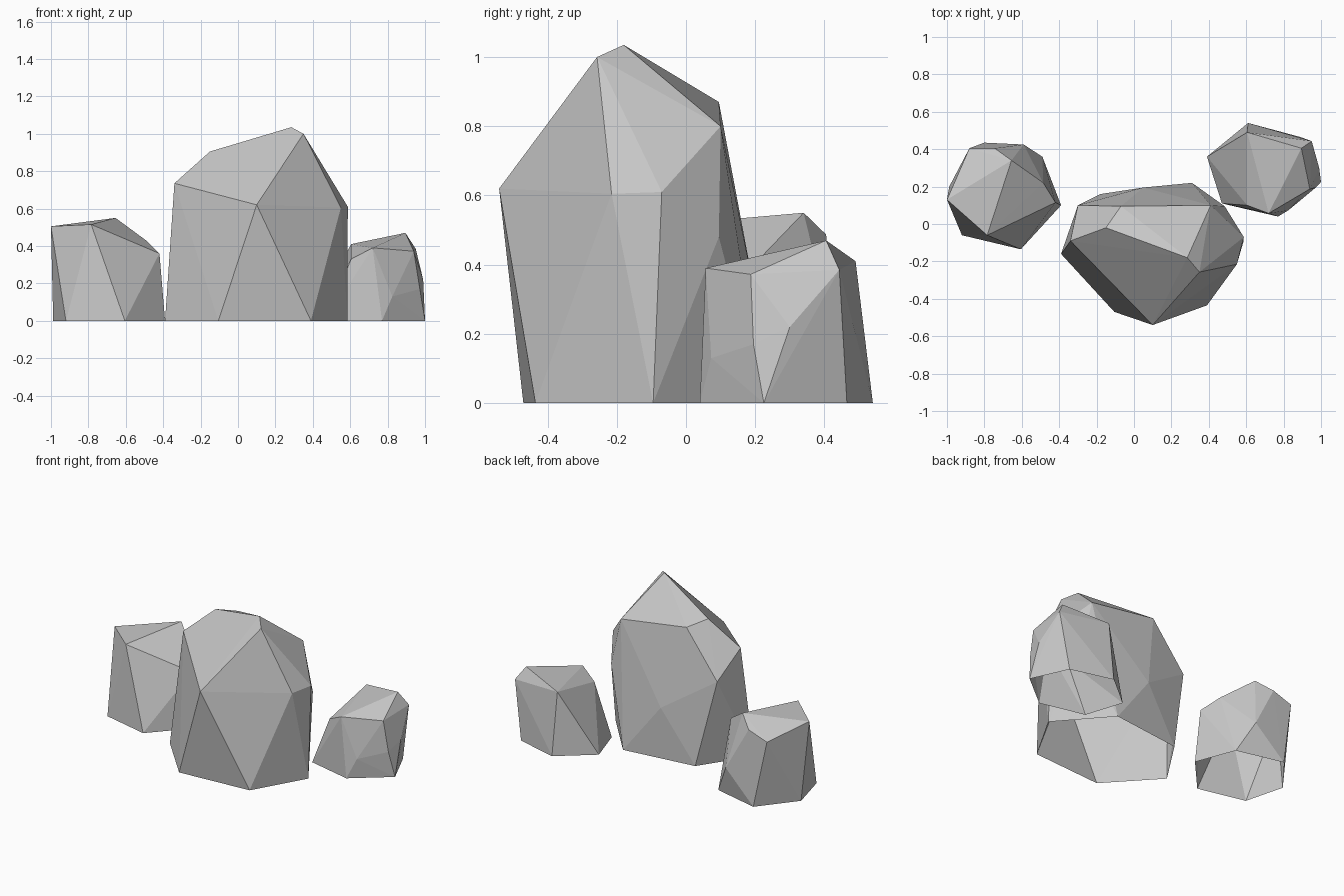
import bpy, bmesh

# One stone colour for every rock
stone = bpy.data.materials.new("stone_grey")
stone.diffuse_color = (0.57, 0.57, 0.57, 1)


def rock(name, base, upper):
    """Faceted rock: convex hull of a ground outline and upper corners, open below."""
    bm = bmesh.new()
    for x, y in base:
        bm.verts.new((x, y, 0))
    for p in upper:
        bm.verts.new(p)
    bmesh.ops.convex_hull(bm, input=bm.verts[:])
    loose = [v for v in bm.verts if not v.link_faces]
    bmesh.ops.delete(bm, geom=loose, context='VERTS')
    bmesh.ops.recalc_face_normals(bm, faces=bm.faces[:])
    # open underside
    under = [f for f in bm.faces if all(v.co.z < 1e-4 for v in f.verts)]
    bmesh.ops.delete(bm, geom=under, context='FACES')
    mesh = bpy.data.meshes.new(name)
    bm.to_mesh(mesh)
    bm.free()
    mesh.materials.append(stone)
    obj = bpy.data.objects.new(name, mesh)
    bpy.context.collection.objects.link(obj)
    return obj


# Tall middle rock
rock("large_rock",
     [(-.39, -.16), (-.105, -.47), (.39, -.435), (.585, -.095), (.31, .22), (-.18, .16)],
     [(.10, -.54, .62), (.55, -.215, .605), (.587, -.07, .61), (.35, -.257, 1.0),
      (.285, -.18, 1.035), (.41, .10, .80), (-.07, .095, .87), (-.15, -.02, .905),
      (-.34, -.09, .735), (-.30, .10, .57), (.05, .195, .34), (.485, .095, .48)])

# Small rock on the left
rock("left_rock",
     [(-.92, -.06), (-.605, -.135), (-.39, .10), (-.49, .36), (-.80, .435), (-.988, .20)],
     [(-.655, .34, .55), (-.785, -.06, .515), (-1.0, .13, .505), (-.485, .22, .425),
      (-.42, .115, .36), (-.88, .405, .44), (-.745, .405, .487), (-.59, .425, .20)])

# Smallest rock on the right
rock("right_rock",
     [(.77, .04), (1.0, .225), (.89, .465), (.61, .54), (.39, .36), (.47, .11)],
     [(.895, .405, .47), (.605, .49, .41), (.72, .057, .39), (.94, .187, .372),
      (.95, .443, .385), (.99, .30, .22), (.605, .10, .33), (.825, .073, .13),
      (.972, .195, .17)])
